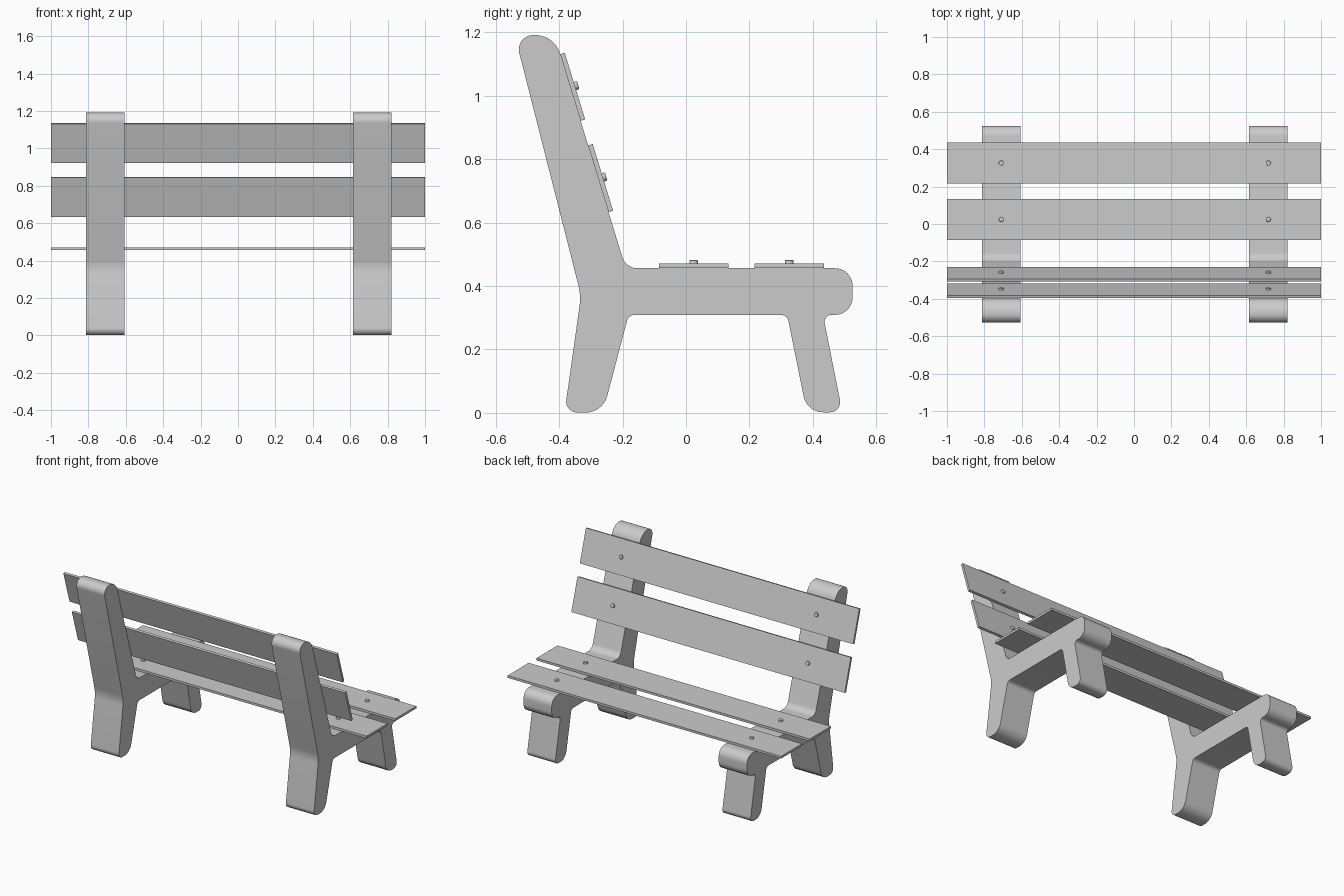
import bpy, bmesh, math
from mathutils import Vector, Matrix

if "Cube" in bpy.data.objects:
    bpy.data.objects.remove(bpy.data.objects["Cube"])


def finish(name, bm, matrix=Matrix.Identity(4)):
    bmesh.ops.recalc_face_normals(bm, faces=bm.faces[:])
    mesh = bpy.data.meshes.new(name)
    bm.to_mesh(mesh)
    bm.free()
    mesh.shade_smooth()
    mesh.set_sharp_from_angle(angle=math.radians(30))
    ob = bpy.data.objects.new(name, mesh)
    ob.matrix_world = matrix
    bpy.context.collection.objects.link(ob)
    return ob


def fillet(corners, steps=10):
    """Round every (y, z, radius) corner with a tangent arc."""
    out = []
    n = len(corners)
    for i, (y, z, r) in enumerate(corners):
        p = Vector((y, z))
        a = (Vector(corners[i - 1][:2]) - p).normalized()
        b = (Vector(corners[(i + 1) % n][:2]) - p).normalized()
        half = a.angle(b) / 2
        c = p + (a + b).normalized() * (r / math.sin(half))
        t = r / math.tan(half)
        s, e = p + a * t - c, p + b * t - c
        total = s.angle(e)
        for k in range(steps + 1):
            f = k / steps
            out.append(c + (s * math.sin((1 - f) * total)
                            + e * math.sin(f * total)) / math.sin(total))
    return out


# Side frame outline: backrest, seat rail, front leg, rear leg
PROFILE = [
    (-0.540, 1.191, 0.045), (-0.415, 1.191, 0.080), (-0.190, 0.456, 0.050),
    (0.525, 0.456, 0.055), (0.525, 0.309, 0.055), (0.432, 0.309, 0.022),
    (0.493, 0.002, 0.032), (0.381, 0.002, 0.062), (0.319, 0.309, 0.025),
    (-0.181, 0.309, 0.025), (-0.262, 0.001, 0.070), (-0.383, 0.001, 0.035),
    (-0.331, 0.370, 0.180),
]
FRAME_X = (-0.710, 0.718)
FRAME_W = 0.206


def side_frame(name, x):
    bm = bmesh.new()
    face = bm.faces.new([bm.verts.new((x - FRAME_W / 2, p.x, p.y))
                         for p in fillet(PROFILE)])
    ext = bmesh.ops.extrude_face_region(bm, geom=[face], use_keep_orig=True)
    bmesh.ops.translate(bm, vec=(FRAME_W, 0, 0),
                        verts=[v for v in ext['geom']
                               if isinstance(v, bmesh.types.BMVert)])
    finish(name, bm)


def slat(name, matrix):
    bm = bmesh.new()
    bmesh.ops.create_cube(bm, size=1, matrix=Matrix.Translation((0, 0, 0.0075))
                          @ Matrix.Diagonal((2, 0.22, 0.015, 1)))
    finish(name, bm, matrix)
    # Bolt heads, one over each side frame
    for side, x in zip(("left", "right"), FRAME_X):
        bm = bmesh.new()
        bmesh.ops.create_cone(bm, cap_ends=True, segments=24, radius1=0.0135,
                              radius2=0.0135, depth=0.018,
                              matrix=Matrix.Translation((x, 0, 0.0165)))
        rim = [e for e in bm.edges if all(v.co.z > 0.02 for v in e.verts)]
        bmesh.ops.bevel(bm, geom=rim, offset=0.003, segments=2,
                        profile=0.5, affect='EDGES')
        finish(f"{name}_bolt_{side}", bm, matrix)


for side, x in zip(("left", "right"), FRAME_X):
    side_frame(f"side_frame_{side}", x)

# Seat slats
for name, y in (("seat_slat_rear", 0.0245), ("seat_slat_front", 0.3255)):
    slat(name, Matrix.Translation((0, y, 0.456)))

# Backrest slats, lying on the sloped front of the frames
slope = (0.415 - 0.190) / (1.191 - 0.456)
tilt = Matrix.Rotation(-(math.pi / 2 - math.atan(slope)), 4, 'X')
for name, z in (("back_slat_upper", 1.026), ("back_slat_lower", 0.738)):
    slat(name, Matrix.Translation((0, -0.190 - slope * (z - 0.456), z)) @ tilt)
